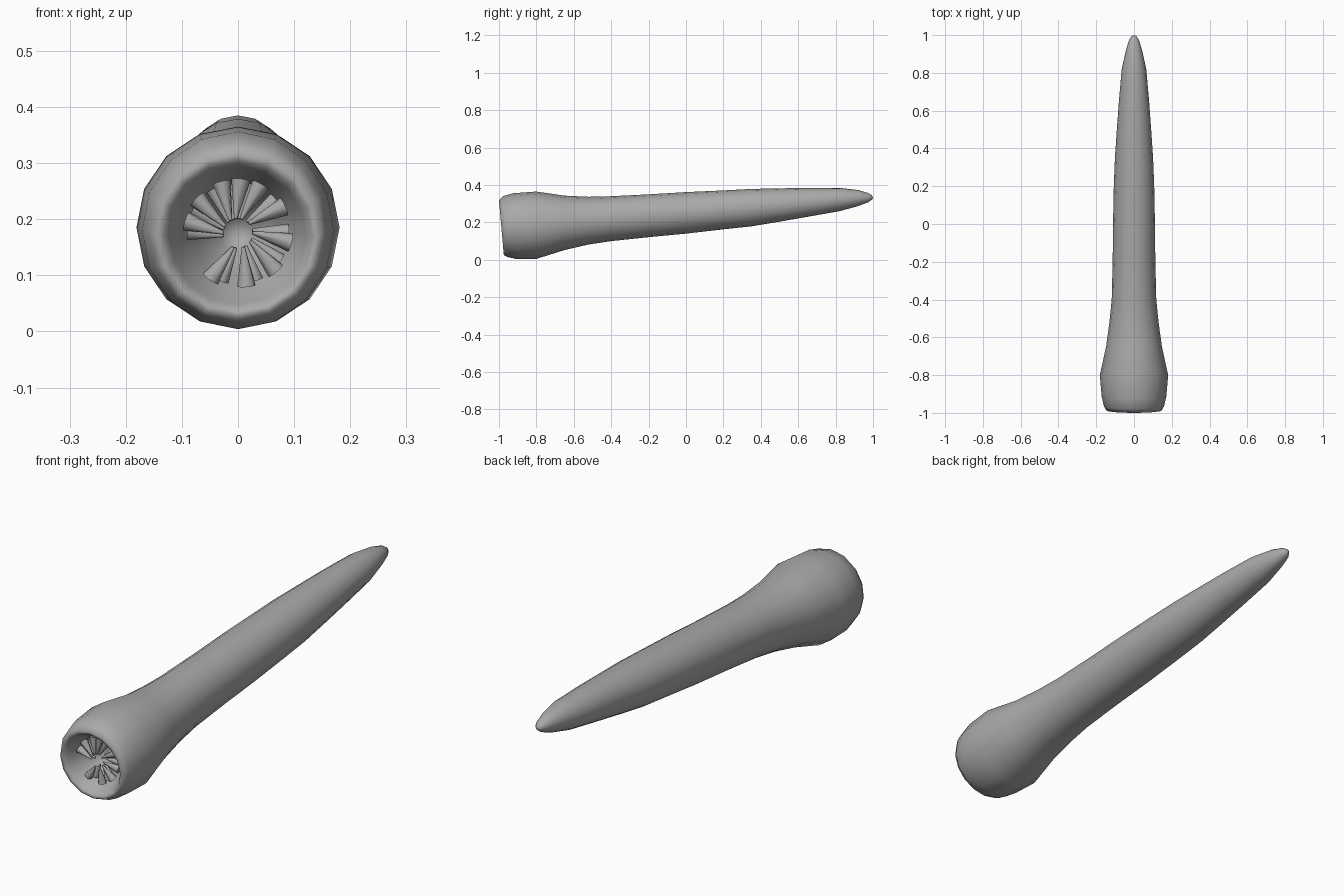
import bpy, bmesh, math
from mathutils import Vector

if "Cube" in bpy.data.objects:
    bpy.data.objects.remove(bpy.data.objects["Cube"])

SIDES = 16

grey = bpy.data.materials.new("worm_grey")
grey.diffuse_color = (0.4, 0.4, 0.4, 1)
grey.use_nodes = True
grey.node_tree.nodes["Principled BSDF"].inputs["Base Color"].default_value = grey.diffuse_color


def finish(name, bm):
    """Turn a bmesh into a smooth-shaded grey object."""
    bmesh.ops.recalc_face_normals(bm, faces=bm.faces)
    for f in bm.faces:
        f.smooth = True
    mesh = bpy.data.meshes.new(name)
    bm.to_mesh(mesh)
    bm.free()
    mesh.materials.append(grey)
    obj = bpy.data.objects.new(name, mesh)
    bpy.context.collection.objects.link(obj)
    return obj


# Rings from the throat, out over the lip and back to the tail:
# (y, lean, half width, bottom z, top z)
rings = [
    (-0.80, 0.00, 0.030, 0.145, 0.205),
    (-0.87, 0.03, 0.075, 0.100, 0.250),
    (-0.92, 0.06, 0.100, 0.073, 0.272),
    (-0.96, 0.088, 0.122, 0.048, 0.292),
    (-0.983, 0.088, 0.133, 0.037, 0.303),
    (-0.987, 0.088, 0.147, 0.025, 0.318),
    (-0.965, 0.088, 0.159, 0.014, 0.340),
    (-0.915, 0.05, 0.171, 0.004, 0.356),
    (-0.80, 0.00, 0.181, 0.005, 0.365),
    (-0.65, 0.00, 0.148, 0.052, 0.343),
    (-0.52, 0.00, 0.130, 0.082, 0.337),
    (-0.40, 0.00, 0.118, 0.100, 0.340),
    (-0.20, 0.00, 0.113, 0.121, 0.350),
    (0.00, 0.00, 0.111, 0.140, 0.362),
    (0.20, 0.00, 0.107, 0.163, 0.371),
    (0.35, 0.00, 0.101, 0.179, 0.379),
    (0.50, 0.00, 0.091, 0.204, 0.382),
    (0.65, 0.00, 0.080, 0.230, 0.385),
    (0.82, 0.00, 0.065, 0.260, 0.385),
    (0.92, 0.00, 0.043, 0.287, 0.373),
    (0.975, 0.00, 0.026, 0.308, 0.357),
    (0.995, 0.00, 0.012, 0.322, 0.344),
]

# Body with hollow mouth
bm = bmesh.new()
loops = []
for y, lean, w, z0, z1 in rings:
    mid, half = (z0 + z1) / 2, (z1 - z0) / 2
    loop = []
    for i in range(SIDES):
        a = math.tau * i / SIDES
        dz = half * math.sin(a)
        loop.append(bm.verts.new((w * math.cos(a), y - lean * dz, mid + dz)))
    loops.append(loop)
for a, b in zip(loops, loops[1:]):
    for i in range(SIDES):
        j = (i + 1) % SIDES
        bm.faces.new((a[i], a[j], b[j], b[i]))
for loop, tip in ((loops[0], (0, -0.78, 0.175)), (loops[-1], (0, 1.0, 0.333))):
    v = bm.verts.new(tip)
    for i in range(SIDES):
        bm.faces.new((loop[i], loop[(i + 1) % SIDES], v))
finish("body", bm)


def add_tooth(bm, base, tip, radius):
    """Tapered spike from base to tip."""
    axis = tip - base
    rot = axis.to_track_quat('Z', 'Y').to_matrix().to_4x4()
    rot.translation = (base + tip) / 2
    bmesh.ops.create_cone(bm, cap_ends=True, segments=8, radius1=radius,
                          radius2=0.003, depth=axis.length, matrix=rot)


def mouth_point(r, deg, y):
    a = math.radians(deg)
    return Vector((r * math.cos(a), y, 0.175 + r * math.sin(a)))


# Two layers of teeth pointing inwards, with a slight swirl
for name, turn, y, reach in (("front_teeth", 0, -0.935, 0.095),
                             ("rear_teeth", 10, -0.912, 0.088)):
    bm = bmesh.new()
    for deg in (108, 87, 65, 30, -10, -45, -81, -121, 167, 140):
        add_tooth(bm, mouth_point(reach, deg + turn, y),
                  mouth_point(0.026, deg + turn + 12, y - 0.01), 0.017)
    teeth = finish(name, bm)
    bpy.ops.object.select_all(action='DESELECT')
    teeth.select_set(True)
    bpy.context.view_layer.objects.active = teeth
    bpy.ops.object.shade_smooth_by_angle(angle=math.radians(50))
